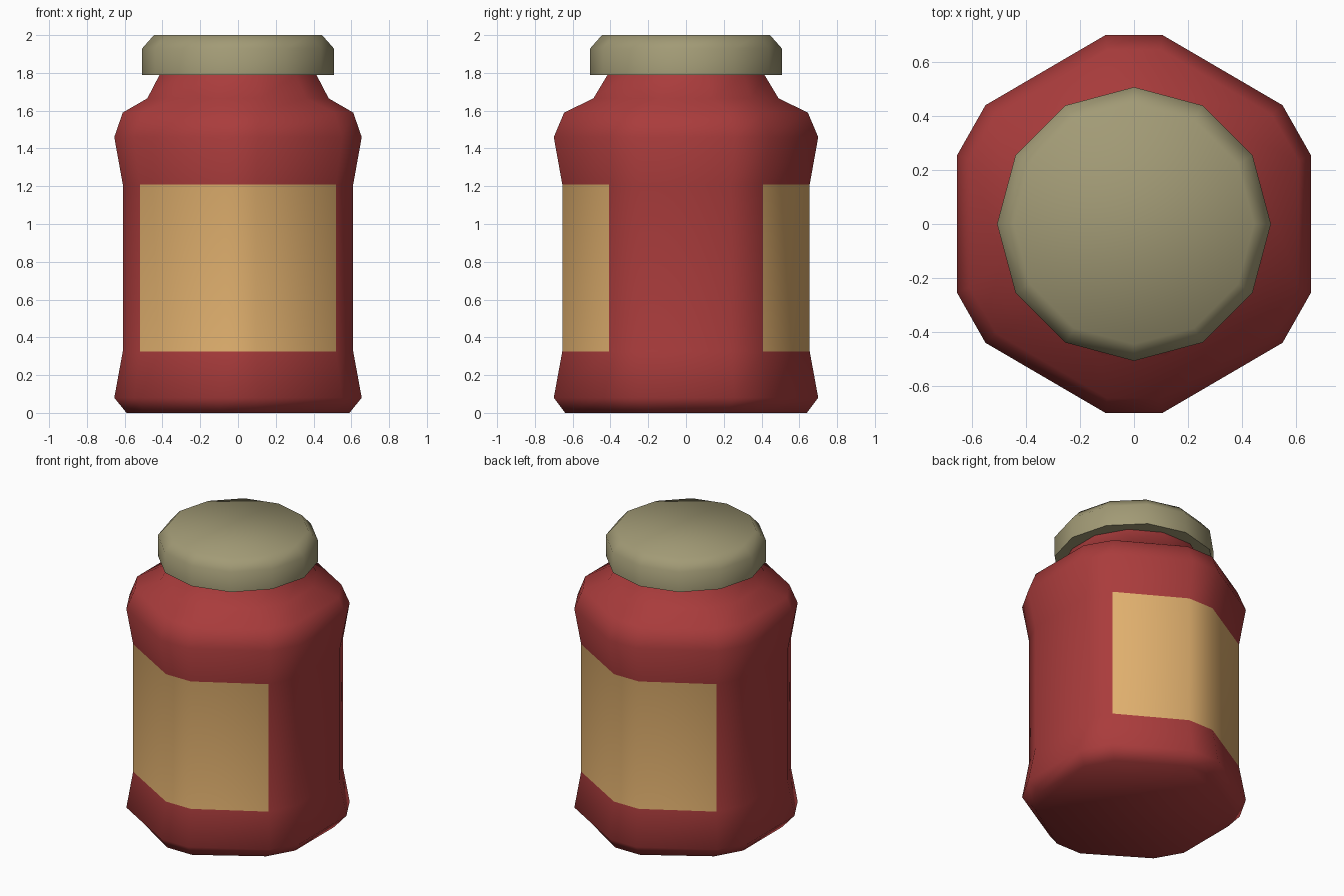
import bpy, bmesh, math

if "Cube" in bpy.data.objects:
    bpy.data.objects.remove(bpy.data.objects["Cube"])


def material(name, rgb):
    m = bpy.data.materials.new(name)
    m.diffuse_color = (*rgb, 1)
    m.use_nodes = True
    m.node_tree.nodes["Principled BSDF"].inputs["Base Color"].default_value = m.diffuse_color
    return m


red = material("jar red", (0.40, 0.045, 0.045))
tan = material("label tan", (0.74, 0.43, 0.155))
olive = material("lid olive", (0.36, 0.325, 0.18))


def mirrored(quad, z):
    """Full 12-point ring from three points in the +x +y quarter."""
    a = [(x, y, z) for x, y in quad]
    b = [(-x, y, z) for x, y in reversed(quad)]
    return a + b + [(-x, -y, z) for x, y, _ in a + b]


def circle(r, z):
    return [(r * math.cos(math.tau * i / 12), r * math.sin(math.tau * i / 12), z)
            for i in range(12)]


def loft(name, rings, mats, cap_bottom=False, cap_top=False, rule=None):
    bm = bmesh.new()
    loops = [[bm.verts.new(p) for p in ring] for ring in rings]
    for a, b in zip(loops, loops[1:]):
        for i in range(12):
            j = (i + 1) % 12
            bm.faces.new((a[i], a[j], b[j], b[i]))
    if cap_bottom:
        bm.faces.new(loops[0][::-1])
    if cap_top:
        bm.faces.new(loops[-1])
    bm.normal_update()
    if rule:
        for f in bm.faces:
            f.material_index = int(rule(f))
    me = bpy.data.meshes.new(name)
    bm.to_mesh(me)
    bm.free()
    for m in mats:
        me.materials.append(m)
    ob = bpy.data.objects.new(name, me)
    bpy.context.collection.objects.link(ob)
    bpy.ops.object.select_all(action='DESELECT')
    bpy.context.view_layer.objects.active = ob
    ob.select_set(True)
    bpy.ops.object.shade_smooth_by_angle(angle=math.radians(60))


# Jar body: chamfered hexagon rings, inset at the label, round at the neck
foot = [(0.59, 0.215), (0.49, 0.39), (0.095, 0.64)]
wide = [(0.655, 0.255), (0.55, 0.44), (0.105, 0.70)]
waist = [(0.61, 0.24), (0.52, 0.408), (0.095, 0.655)]
shoulder = [(0.61, 0.235), (0.51, 0.405), (0.10, 0.645)]
neck_base = [(0.48, 0.14), (0.36, 0.345), (0.12, 0.49)]
neck_top = [(0.415, 0.111), (0.304, 0.304), (0.111, 0.415)]
profile = [(foot, 0), (wide, 0.08), (waist, 0.325), (waist, 1.21),
           (wide, 1.46), (shoulder, 1.59), (neck_base, 1.665), (neck_top, 1.79)]


# Labels: the three front and three back faces of the straight band
def is_label(f):
    c = f.calc_center_median()
    return 0.4 < c.z < 1.1 and abs(f.normal.y) > 0.7


loft("jar_body", [mirrored(q, z) for q, z in profile], [red, tan],
     cap_bottom=True, rule=is_label)

# Lid: twelve-sided cap with chamfered top and an underside rim
loft("lid", [circle(0.40, 1.79), circle(0.507, 1.79), circle(0.507, 1.93),
             circle(0.445, 2.0)], [olive], cap_top=True)
